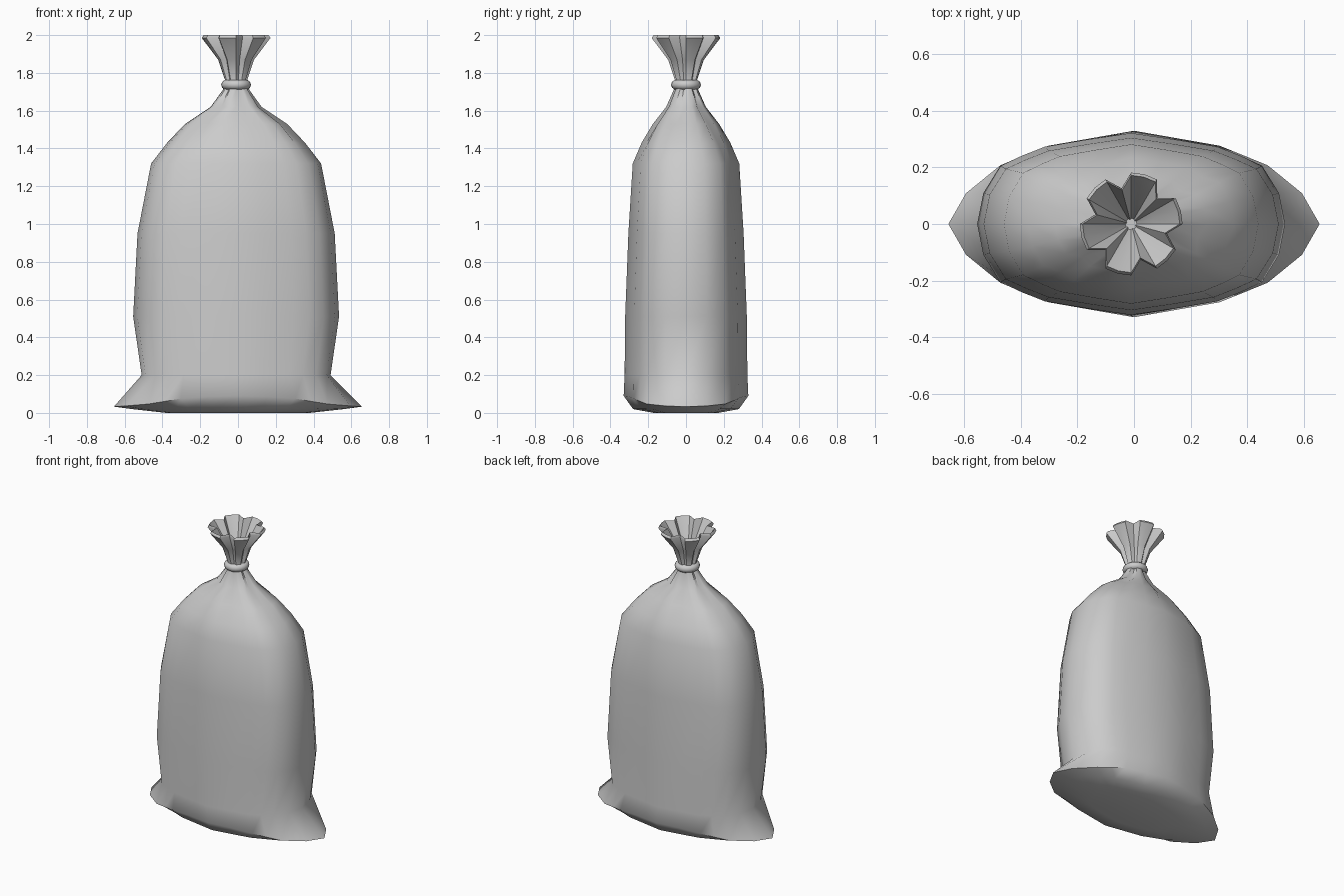
import bpy, bmesh
from math import sin, cos, pi

if "Cube" in bpy.data.objects:
    bpy.data.objects.remove(bpy.data.objects["Cube"])

N = 24  # columns round the sack, six pleats of four columns each

# quarter outlines (even columns 0..6), mirrored to a full loop
BODY = [(1, 0), (.96, .34), (.85, .64), (.71, .75), (.56, .85), (.28, .93), (0, 1)]
HEM = [(1, 0), (.905, .33), (.72, .63), (.585, .74), (.46, .84), (.23, .92), (0, 1)]


def loop(quarter, j):
    q = j % 12
    x, y = quarter[q] if q <= 6 else quarter[12 - q]
    if 6 < q:
        x = -x
    return (x, y) if j < 12 else (-x, -y)


def ring(bm, z, rx, ry, blend=0.0, crease=0.0, quarter=BODY, lift=0.0, ox=-.01):
    """One cross-section: blend goes from sack outline to circle, crease pulls pleats in."""
    verts = []
    for j in range(N):
        a = 2 * pi * j / N
        bx, by = loop(quarter, j)
        k = 1 - (crease if j % 4 == 3 else 0)
        x = (bx * (1 - blend) + cos(a) * blend) * rx * k
        y = (by * (1 - blend) + sin(a) * blend) * ry * k
        verts.append(bm.verts.new((x + ox, y, z + lift * abs(sin(a)) ** 2)))
    return verts


def skin(name, rings_data, close_start, close_end, angle):
    bm = bmesh.new()
    rings = [ring(bm, *r[:3], **r[3]) for r in rings_data]
    for a, b in zip(rings, rings[1:]):
        for j in range(N):
            k = (j + 1) % N
            bm.faces.new((a[j], a[k], b[k], b[j]))
    if close_start:
        bm.faces.new(rings[0][::-1])
    if close_end:
        bm.faces.new(rings[-1])
    bmesh.ops.recalc_face_normals(bm, faces=bm.faces)
    me = bpy.data.meshes.new(name)
    bm.to_mesh(me)
    bm.free()
    ob = bpy.data.objects.new(name, me)
    bpy.context.collection.objects.link(ob)
    smooth(ob, angle)


def smooth(ob, angle):
    bpy.ops.object.select_all(action='DESELECT')
    ob.select_set(True)
    bpy.context.view_layer.objects.active = ob
    bpy.ops.object.shade_smooth_by_angle(angle=angle)


# sack: flat base, pointed bottom corners, body, pleated shoulders, flared mouth and inside
hem = dict(quarter=HEM, ox=0)
skin("sack", [
    (0.0, .38, .17, hem),
    (.02, .56, .28, hem),
    (.033, .657, .33, dict(quarter=HEM, ox=0, lift=.057)),
    (.20, .50, .325, {}),
    (.51, .545, .322, {}),
    (.95, .522, .305, {}),
    (1.32, .45, .282, {}),
    (1.43, .365, .235, dict(blend=.1, crease=.04)),
    (1.53, .27, .175, dict(blend=.3, crease=.10)),
    (1.62, .135, .105, dict(blend=.6, crease=.16)),
    (1.71, .07, .065, dict(blend=1, crease=.2)),
    (1.76, .058, .058, dict(blend=1, crease=.2)),
    (1.87, .095, .095, dict(blend=1, crease=.25)),
    (1.985, .182, .182, dict(blend=1, crease=.28)),
    (2.0, .172, .172, dict(blend=1, crease=.28)),
    (1.985, .162, .162, dict(blend=1, crease=.28)),
    (1.87, .08, .08, dict(blend=1, crease=.25)),
    (1.76, .02, .02, dict(blend=1, crease=.2)),
], True, True, .85)

# tie band round the neck
bpy.ops.mesh.primitive_torus_add(major_radius=.053, minor_radius=.026, major_segments=24,
                                 minor_segments=10, location=(-.01, 0, 1.737))
band = bpy.context.object
band.name = "tie_band"
smooth(band, .9)
